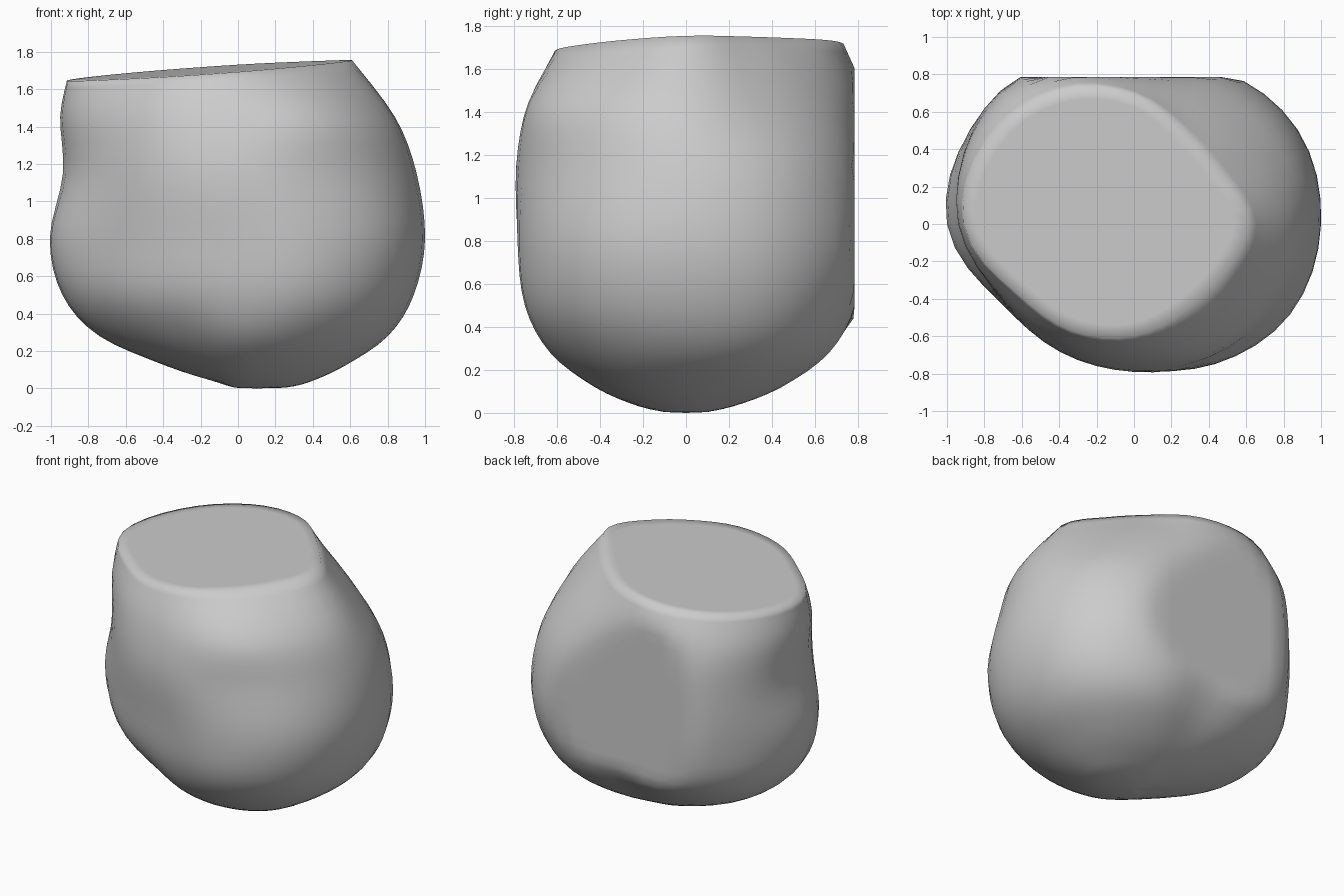
import bpy, bmesh, math

if "Cube" in bpy.data.objects:
    bpy.data.objects.remove(bpy.data.objects["Cube"])

# Contour rings of the boulder: height, then radius every 30 degrees from +x
RINGS = [
    (0.004, [.25, .19, .08, .05, .03, .02, .02, .02, .03, .05, .08, .19]),
    (0.03, [.37, .33, .25, .20, .15, .12, .09, .10, .14, .20, .25, .33]),
    (0.12, [.57, .57, .50, .43, .43, .42, .37, .34, .35, .41, .47, .54]),
    (0.28, [.80, .82, .75, .64, .71, .77, .73, .61, .56, .62, .69, .76]),
    (0.50, [.94, .96, .88, .785, .91, .96, .93, .79, .71, .73, .83, .91]),
    (0.80, [1.0, 1.01, .94, .81, .97, 1.01, 1.0, .83, .76, .77, .865, .965]),
    (1.15, [.955, .95, .89, .81, .98, 1.0, .92, .82, .79, .79, .83, .90]),
    (1.45, [.84, .77, .76, .80, .94, .98, .94, .80, .75, .73, .78, .81]),
    (None, [.61, .53, .55, .69, .82, .90, .91, .73, .66, .60, .54, .55]),
]
SEG, SUB, BACK = 48, 4, 0.785


def spline(a, b, c, d, t):
    return 0.5 * (2*b + (c-a)*t + (2*a-5*b+4*c-d)*t*t + (3*b-a-3*c+d)*t**3)


def around(radii, u):
    i = int(u)
    return spline(*(radii[(i + k) % 12] for k in (-1, 0, 1, 2)), u - i)


def top_plane(x, y):
    return 1.71 + 0.073 * x + 0.03 * y


bm = bmesh.new()
columns = []
for s in range(SEG):
    a = math.tau * s / SEG
    ca, sa = math.cos(a), math.sin(a)
    keys = []
    for z, radii in RINGS:
        r = around(radii, 12 * s / SEG)
        keys.append((r, top_plane(r*ca, r*sa) if z is None else z))
    col = []
    last = len(keys) - 1
    for i in range(last):
        ks = [keys[min(max(i + k, 0), last)] for k in (-1, 0, 1, 2)]
        for j in range(SUB + (i == last - 1)):
            r, z = (spline(*(k[n] for k in ks), j / SUB) for n in (0, 1))
            x, y = r * ca, min(r * sa, BACK)      # sheared-off flat back
            col.append(bm.verts.new((x, y, max(0, min(z, top_plane(x, y))))))
    # inner rim of the flat top
    x, y = -.18 + (col[-1].co.x + .18) * .9, .08 + (col[-1].co.y - .08) * .9
    col.append(bm.verts.new((x, y, top_plane(x, y))))
    columns.append(col)

# Skin the columns, close the flat top and the rounded foot
foot = bm.verts.new((0.1, 0, 0))
for s in range(SEG):
    c, d = columns[s], columns[(s + 1) % SEG]
    for i in range(len(c) - 1):
        bm.faces.new((c[i], d[i], d[i + 1], c[i + 1]))
    bm.faces.new((foot, d[0], c[0]))
bm.faces.new([c[-1] for c in columns])
bmesh.ops.recalc_face_normals(bm, faces=bm.faces[:])
for f in bm.faces:
    f.smooth = True

mesh = bpy.data.meshes.new("boulder")
bm.to_mesh(mesh)
bm.free()
boulder = bpy.data.objects.new("boulder", mesh)
bpy.context.collection.objects.link(boulder)
